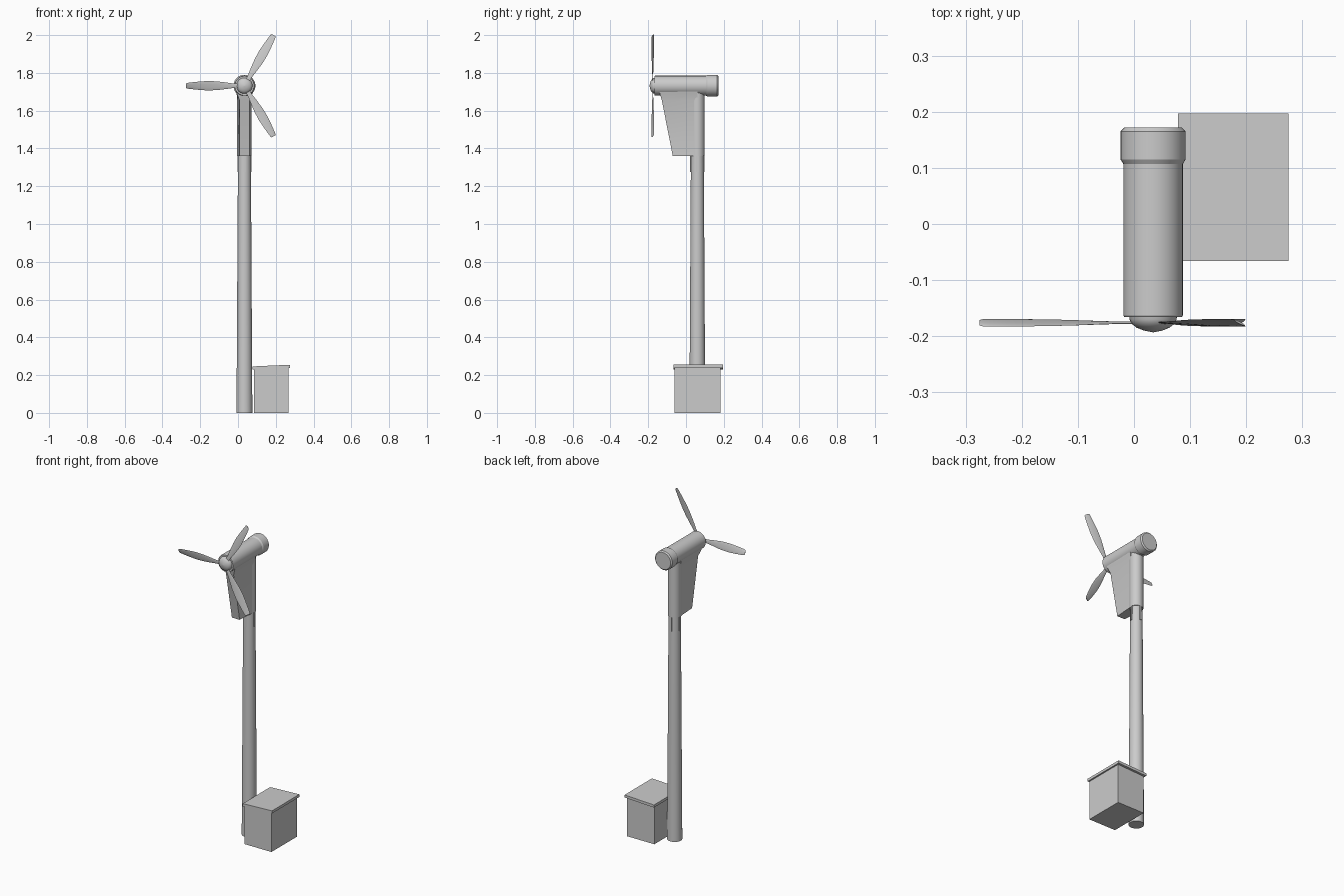
import bpy, bmesh, math
from mathutils import Vector, Matrix

if "Cube" in bpy.data.objects:
    bpy.data.objects.remove(bpy.data.objects["Cube"])

CX, TY, HZ = 0.034, 0.06, 1.732      # tower x, tower y, hub height


def finish(name, bm, angle=30):
    bmesh.ops.recalc_face_normals(bm, faces=bm.faces)
    me = bpy.data.meshes.new(name)
    bm.to_mesh(me)
    bm.free()
    ob = bpy.data.objects.new(name, me)
    bpy.context.collection.objects.link(ob)
    if angle:
        bpy.ops.object.select_all(action='DESELECT')
        ob.select_set(True)
        bpy.context.view_layer.objects.active = ob
        bpy.ops.object.shade_smooth_by_angle(angle=math.radians(angle))
    return ob


def loft(bm, rings):
    """Skin a list of point rings and cap both ends."""
    loops = [[bm.verts.new(p) for p in ring] for ring in rings]
    n = len(loops[0])
    for a, b in zip(loops, loops[1:]):
        for i in range(n):
            j = (i + 1) % n
            bm.faces.new((a[i], a[j], b[j], b[i]))
    bm.faces.new(loops[0])
    bm.faces.new(loops[-1])


def turned(name, profile, origin, along_y=False, sides=40):
    """Solid of revolution from (position, radius) pairs."""
    bm = bmesh.new()
    rings = []
    for h, r in profile:
        ring = []
        for i in range(sides):
            a = 2 * math.pi * i / sides
            u, v = r * math.cos(a), r * math.sin(a)
            ring.append(Vector(origin) + Vector((u, h, v) if along_y else (u, v, h)))
        rings.append(ring)
    loft(bm, rings)
    return finish(name, bm)


def box(name, lo, hi, shear=0.0):
    """Box between two corners; shear raises z along x."""
    bm = bmesh.new()
    bmesh.ops.create_cube(bm, size=1)
    lo, hi = Vector(lo), Vector(hi)
    for v in bm.verts:
        v.co = Vector([(lo[k] + hi[k]) / 2 + v.co[k] * (hi[k] - lo[k]) for k in range(3)])
        v.co.z += shear * (v.co.x - lo.x)
    return finish(name, bm, 0)


# Tapered tower and the sleeve that turns on it
turned("tower", [(0, 0.042), (1.38, 0.034)], (CX, TY, 0))
turned("sleeve", [(1.36, 0.038), (HZ - 0.01, 0.038)], (CX, TY, 0))

# Four small ribs below the sleeve
for i in range(4):
    rib = box(f"tower_rib_{i + 1}", (0.025, -0.006, 1.275), (0.0375, 0.006, 1.365))
    rib.data.transform(Matrix.Translation((CX, TY, 0)) @ Matrix.Rotation(i * math.pi / 2, 4, 'Z'))

# Nacelle with a wider rear cap
turned("nacelle", [(-0.166, 0.051), (-0.163, 0.053), (0.107, 0.053), (0.115, 0.058),
                   (0.165, 0.058), (0.172, 0.051)], (CX, 0, HZ), True)

# Rounded hub
turned("hub", [(-0.155, 0.043), (-0.170, 0.042), (-0.178, 0.038), (-0.185, 0.029),
               (-0.190, 0.016), (-0.193, 0.001)], (CX, 0, HZ), True)

# Supporting fin, flared where it meets the nacelle: z, front y, front and back half widths
bm = bmesh.new()
loft(bm, [[(CX - wf, yf, z), (CX + wf, yf, z), (CX + wb, TY, z), (CX - wb, TY, z)]
          for z, yf, wf, wb in [(1.36, -0.07, 0.026, 0.035), (1.655, -0.128, 0.026, 0.035),
                                (1.69, -0.138, 0.040, 0.042), (1.72, -0.142, 0.046, 0.046)]])
finish("support_fin", bm, 20)

# Three twisted blades: radius, half chord, twist in degrees
SECTIONS = [(0.03, 0.011, 5), (0.06, 0.012, 6), (0.10, 0.018, 9), (0.15, 0.024, 12),
            (0.20, 0.0255, 14), (0.25, 0.022, 17), (0.29, 0.018, 21), (0.304, 0.016, 23),
            (0.309, 0.012, 24)]
for k in range(3):
    a = math.radians(60 + 120 * k)
    radial = Vector((math.cos(a), 0, math.sin(a)))
    tangent = Vector((-math.sin(a), 0, math.cos(a)))
    rings = []
    for r, c, tw in SECTIONS:
        t = math.radians(tw)
        chord = tangent * math.cos(t) + Vector((0, math.sin(t), 0))
        normal = radial.cross(chord)
        rings.append([Vector((CX, -0.176, HZ)) + radial * r
                      + chord * c * math.cos(s * math.pi / 5)
                      + normal * 0.0018 * math.sin(s * math.pi / 5) for s in range(10)])
    bm = bmesh.new()
    loft(bm, rings)
    finish(f"blade_{k + 1}", bm, 40)

# Equipment box with sloping overhanging lid
box("equipment_box", (0.085, -0.06, 0), (0.267, 0.183, 0.238))
box("box_lid", (0.078, -0.066, 0.230), (0.275, 0.197, 0.246), shear=0.045)
